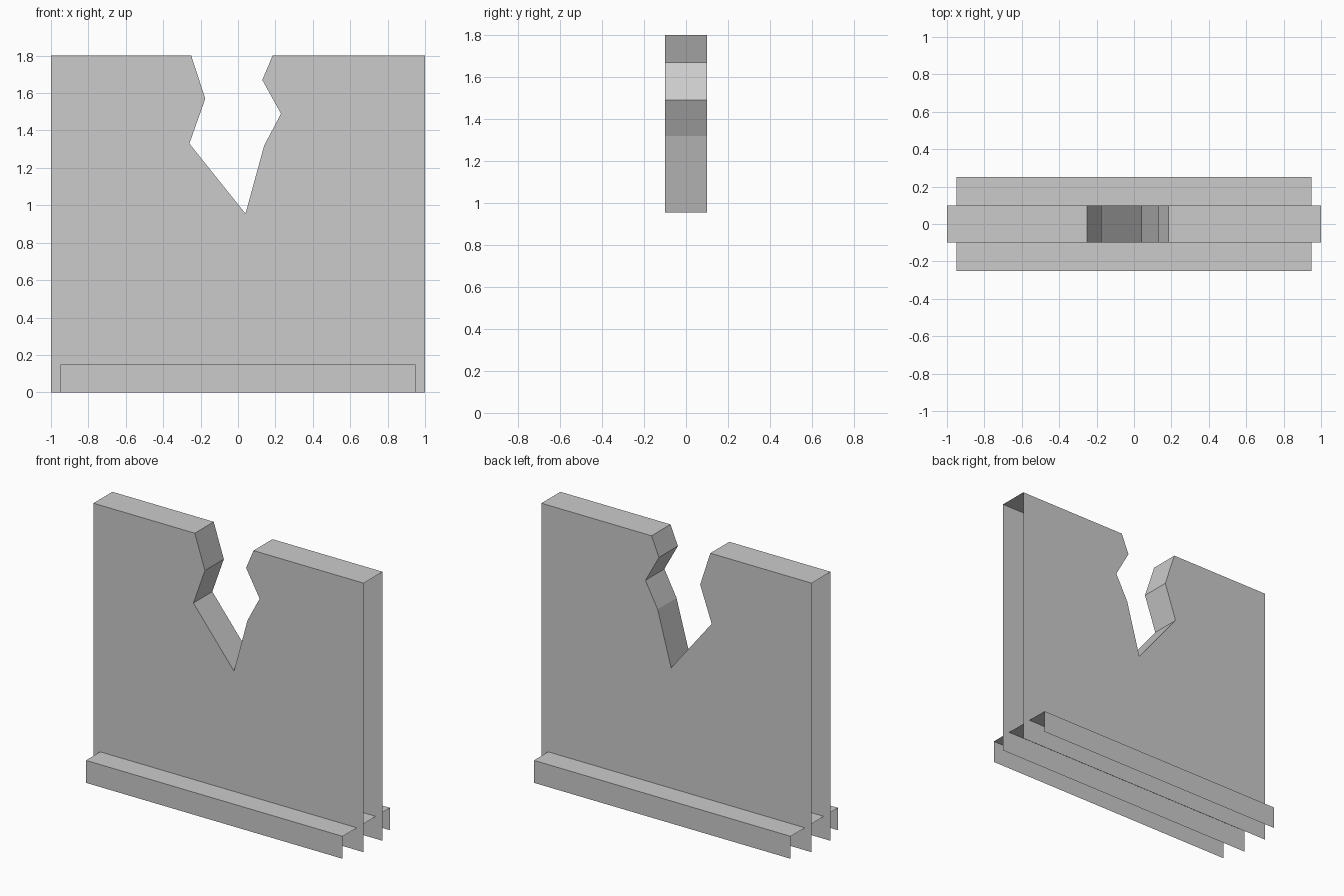
import bpy
import bmesh

cube = bpy.data.objects.get("Cube")
if cube:
    bpy.data.objects.remove(cube, do_unlink=True)

# Single plain grey
grey = bpy.data.materials.new("plain grey")
grey.use_nodes = True
colour = (0.6, 0.6, 0.6, 1)
grey.diffuse_color = colour
grey.node_tree.nodes["Principled BSDF"].inputs["Base Color"].default_value = colour


def open_slab(name, half_width, top_outline, half_depth):
    """Front and back sheets joined along the top outline; ends and bottom stay open."""
    outline = [(-half_width, 0), *top_outline, (half_width, 0)]
    bm = bmesh.new()
    front = [bm.verts.new((x, -half_depth, z)) for x, z in outline]
    back = [bm.verts.new((x, half_depth, z)) for x, z in outline]
    bm.faces.new(front[::-1])
    bm.faces.new(back)
    for i in range(1, len(outline) - 2):
        bm.faces.new((front[i], front[i + 1], back[i + 1], back[i]))
    mesh = bpy.data.meshes.new(name)
    bm.to_mesh(mesh)
    bm.free()
    mesh.materials.append(grey)
    obj = bpy.data.objects.new(name, mesh)
    bpy.context.collection.objects.link(obj)
    return obj


# Wall with a jagged break in its top edge
height = 1.8
break_edge = [(-0.25, height), (-0.175, 1.57), (-0.26, 1.33), (0.04, 0.955),
              (0.14, 1.32), (0.23, 1.49), (0.13, 1.67), (0.185, height)]
open_slab("broken_wall", 1, [(-1, height), *break_edge, (1, height)], 0.1)

# Low plinth running through the foot of the wall
open_slab("base_plinth", 0.95, [(-0.95, 0.15), (0.95, 0.15)], 0.25)
